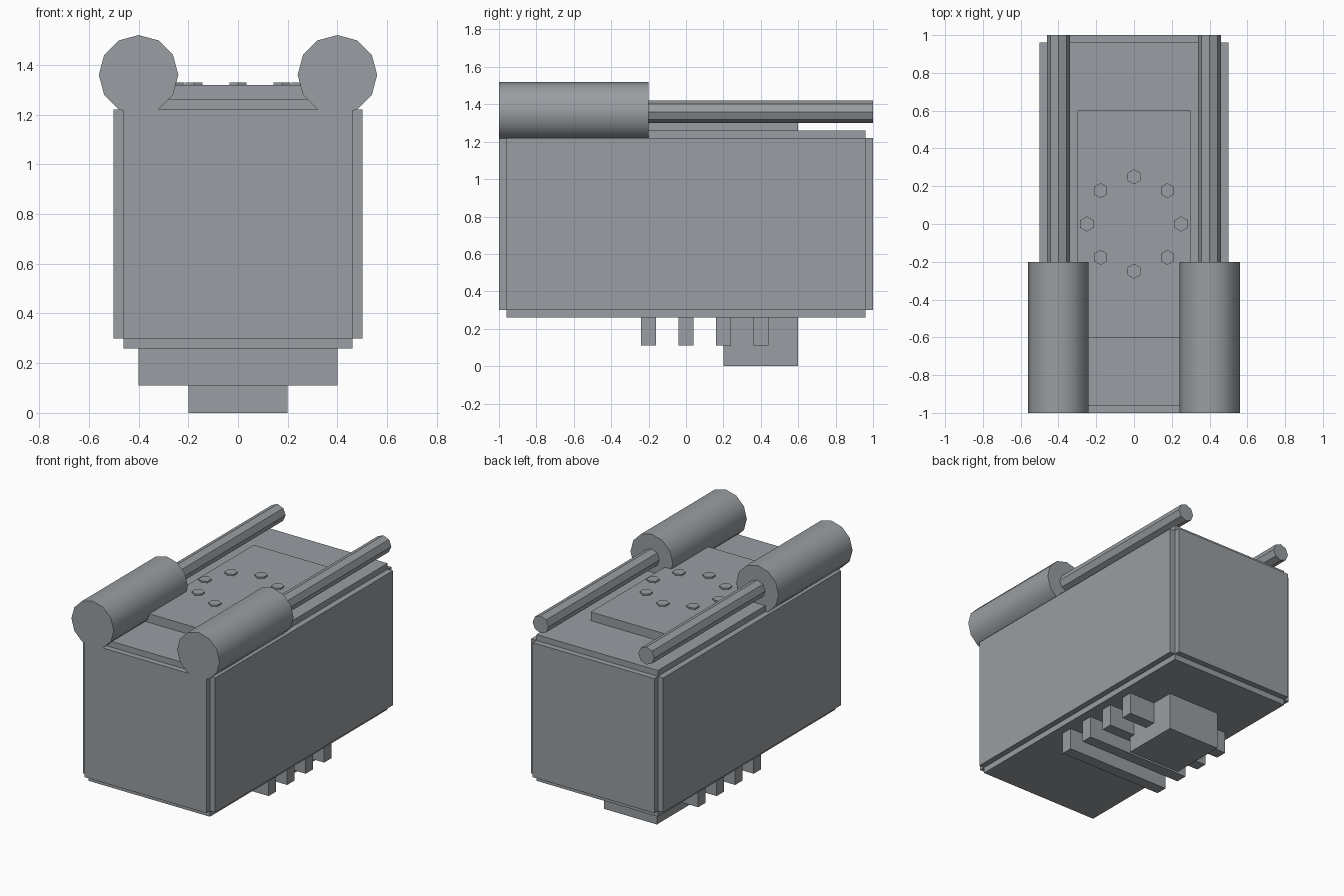
import bpy, bmesh
from math import radians, sin, cos, tau
from mathutils import Matrix

if "Cube" in bpy.data.objects:
    bpy.data.objects.remove(bpy.data.objects["Cube"])

# Dark blue-grey metal used on every part
metal = bpy.data.materials.new("dark_metal")
metal.diffuse_color = (0.32, 0.34, 0.36, 1)
metal.use_nodes = True
metal.node_tree.nodes["Principled BSDF"].inputs["Base Color"].default_value = metal.diffuse_color


def new_object(name, bm):
    mesh = bpy.data.meshes.new(name)
    bmesh.ops.recalc_face_normals(bm, faces=bm.faces)
    bm.to_mesh(mesh)
    bm.free()
    mesh.materials.append(metal)
    obj = bpy.data.objects.new(name, mesh)
    bpy.context.collection.objects.link(obj)
    return obj


def box_mesh(x, y, z):
    """Box from (min, max) ranges."""
    bm = bmesh.new()
    size = [b - a for a, b in (x, y, z)]
    mid = [(a + b) / 2 for a, b in (x, y, z)]
    bmesh.ops.create_cube(bm, size=1, matrix=Matrix.Translation(mid) @ Matrix.Diagonal((*size, 1)))
    return bm


def box(name, x, y, z):
    return new_object(name, box_mesh(x, y, z))


def rod(name, sides, radius, x, z, y0, y1, smooth=False):
    """Prism lying along y."""
    bm = bmesh.new()
    place = Matrix.Translation((x, (y0 + y1) / 2, z)) @ Matrix.Rotation(radians(90), 4, 'X')
    bmesh.ops.create_cone(bm, cap_ends=True, segments=sides, radius1=radius,
                          radius2=radius, depth=y1 - y0, matrix=place)
    bm.normal_update()
    for f in bm.faces:
        f.smooth = smooth and abs(f.normal.y) < 0.5
    for e in bm.edges:
        e.smooth = all(f.smooth for f in e.link_faces)
    return new_object(name, bm)


# Body: a block with each of its six faces raised as a panel
bm = box_mesh((-0.46, 0.46), (-0.96, 0.96), (0.30, 1.22))
panels = bmesh.ops.extrude_discrete_faces(bm, faces=bm.faces[:])['faces']
bm.normal_update()
for face in panels:
    bmesh.ops.translate(bm, verts=face.verts, vec=face.normal * 0.04)
new_object("body", bm)

# Top plate
box("top_plate", (-0.3, 0.3), (-0.6, 0.6), (1.26, 1.32))

# Ring of hexagonal bolts
for i in range(8):
    a = tau * i / 8
    bm = bmesh.new()
    bmesh.ops.create_cone(bm, cap_ends=True, segments=6, radius1=0.04, radius2=0.04, depth=0.03,
                          matrix=Matrix.Translation((0.25 * cos(a), 0.25 * sin(a), 1.315)))
    new_object(f"bolt_{i + 1}", bm)

# Hydraulic cylinders and piston rods on both sides
for side, x in (("left", -0.4), ("right", 0.4)):
    rod(f"cylinder_{side}", 12, 0.16, x, 1.36, -1.0, -0.2, smooth=True)
    rod(f"piston_rod_{side}", 8, 0.06, x, 1.36, -0.2, 1.0)

# Underside: cross bars and connector block
for i, y in enumerate((-0.2, 0.0, 0.2, 0.4)):
    box(f"cross_bar_{i + 1}", (-0.4, 0.4), (y - 0.04, y + 0.04), (0.11, 0.26))
box("connector_block", (-0.2, 0.2), (0.2, 0.6), (0.0, 0.26))
